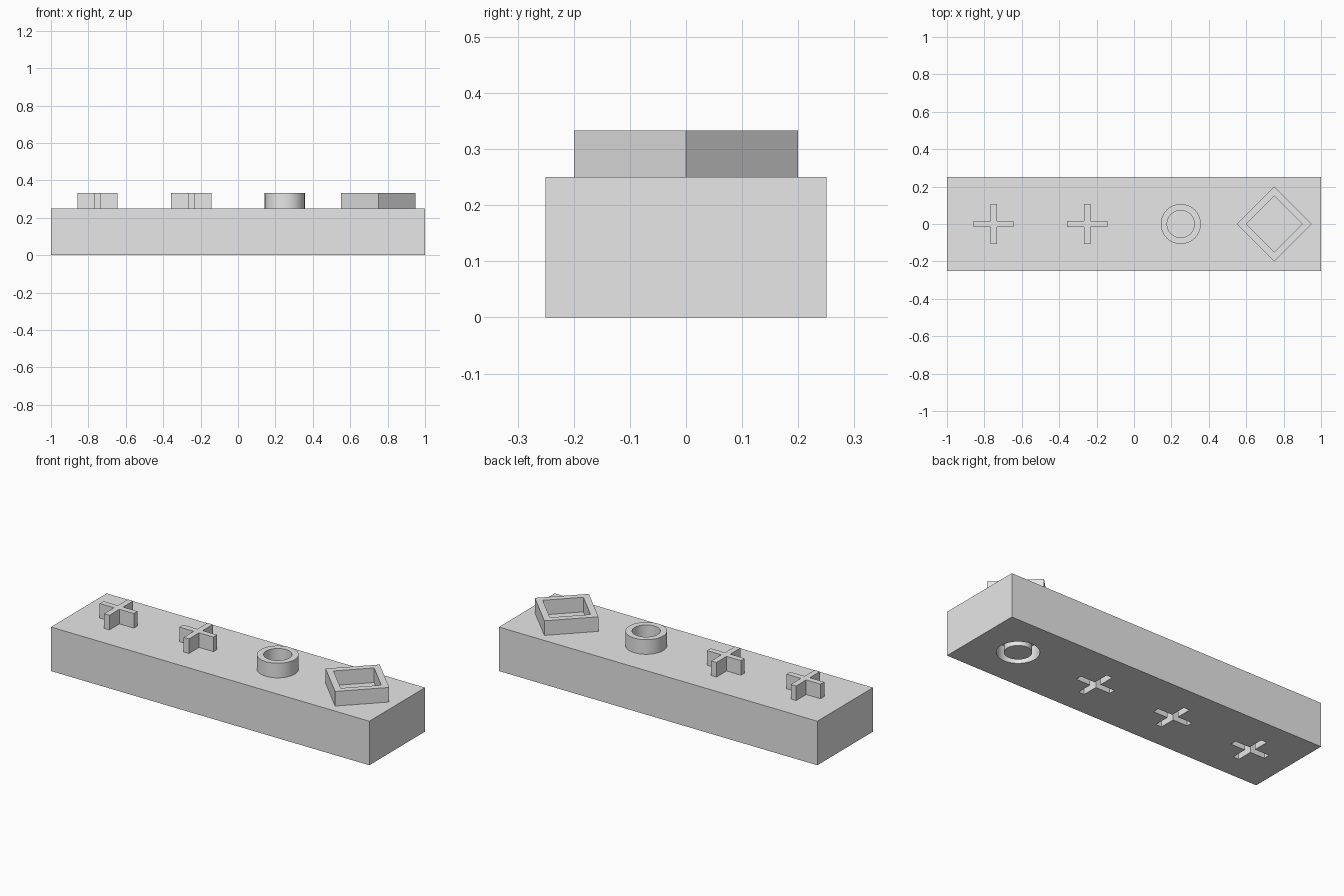
import bpy, bmesh
from math import cos, sin, pi, radians

cube = bpy.data.objects.get("Cube")
if cube:
    bpy.data.objects.remove(cube, do_unlink=True)

grey = bpy.data.materials.new("light grey")
grey.use_nodes = True
grey.diffuse_color = (0.8, 0.8, 0.8, 1)
grey.node_tree.nodes["Principled BSDF"].inputs["Base Color"].default_value = (0.8, 0.8, 0.8, 1)

DECK_Z, PEG_Z, SOCKET_Z = 0.25, 0.333, 0.085
STATIONS = (-0.75, -0.25, 0.25, 0.75)


def polygon(radius, sides):
    return [(radius * cos(2 * pi * i / sides), radius * sin(2 * pi * i / sides))
            for i in range(sides)]


def cross(reach, half):
    # one arm tip plus its inner corner, turned four times
    arm = [(reach, -half), (reach, half), (half, half)]
    pts = []
    for turn in range(4):
        pts += arm
        arm = [(-y, x) for x, y in arm]
    return pts


def prism(name, outer, z0, z1, x=0.0, inner=None):
    """Upright prism; with an inner outline it becomes an open frame."""
    bm = bmesh.new()

    def loop(pts, z):
        return [bm.verts.new((px, py, z)) for px, py in pts]

    def wall(a, b):
        for i in range(len(a)):
            j = (i + 1) % len(a)
            bm.faces.new((a[i], a[j], b[j], b[i]))

    low, high = loop(outer, z0), loop(outer, z1)
    wall(low, high)
    if inner:
        hole_low, hole_high = loop(inner, z0), loop(inner, z1)
        wall(high, hole_high)
        wall(hole_high, hole_low)
        wall(hole_low, low)
    else:
        bm.faces.new(high)
        bm.faces.new(low[::-1])
    bmesh.ops.recalc_face_normals(bm, faces=bm.faces)
    mesh = bpy.data.meshes.new(name)
    bm.to_mesh(mesh)
    bm.free()
    mesh.materials.append(grey)
    obj = bpy.data.objects.new(name, mesh)
    obj.location.x = x
    bpy.context.collection.objects.link(obj)
    return obj


def select(obj):
    bpy.ops.object.select_all(action='DESELECT')
    obj.select_set(True)
    bpy.context.view_layer.objects.active = obj


def smooth(obj):
    select(obj)
    bpy.ops.object.shade_smooth_by_angle(angle=radians(30))


# Base block
base = prism("base_block", [(-1, -0.25), (1, -0.25), (1, 0.25), (-1, 0.25)], 0, DECK_Z)

# Sockets in the underside: three crosses and a ring groove
cutters = [prism("cross_socket_cutter", cross(0.108, 0.018), -0.05, SOCKET_Z, x)
           for x in STATIONS[:3]]
cutters.append(prism("ring_socket_cutter", polygon(0.108, 64), -0.05, SOCKET_Z,
                     STATIONS[3], polygon(0.07, 64)))
for cutter in cutters:
    cutter.hide_render = True
    mod = base.modifiers.new("socket", 'BOOLEAN')
    mod.operation = 'DIFFERENCE'
    mod.solver = 'EXACT'
    mod.object = cutter
    select(base)
    bpy.ops.object.modifier_apply(modifier=mod.name)
    bpy.data.objects.remove(cutter, do_unlink=True)
smooth(base)

# Pegs on the top: two crosses, a ring and a diamond frame
for side, x in zip(("right", "middle"), STATIONS):
    prism("cross_peg_" + side, cross(0.107, 0.0165), DECK_Z, PEG_Z, x)
smooth(prism("ring_peg", polygon(0.107, 64), DECK_Z, PEG_Z, STATIONS[2], polygon(0.073, 64)))
prism("diamond_peg", polygon(0.2, 4), DECK_Z, PEG_Z, STATIONS[3], polygon(0.15, 4))
